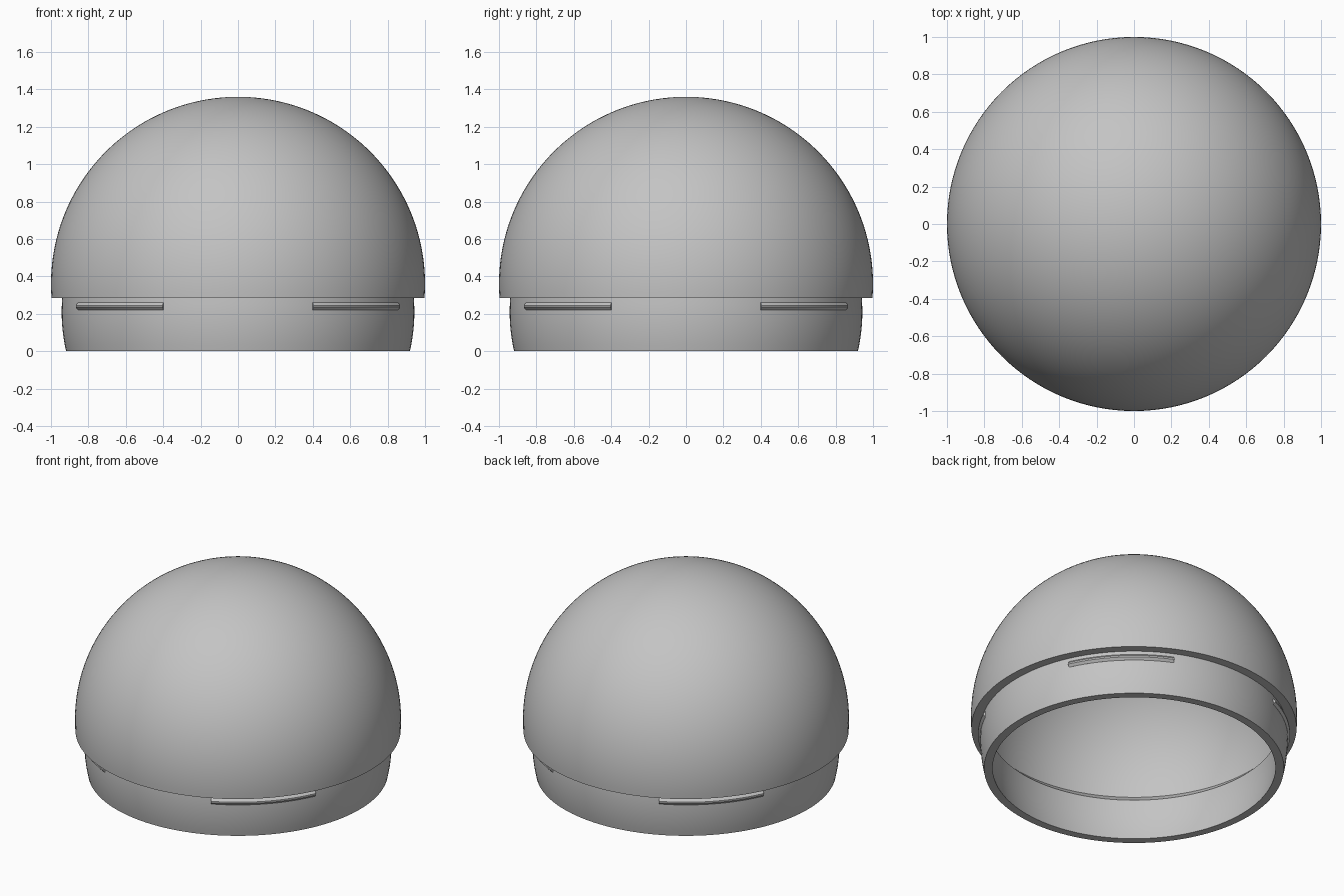
import bpy, bmesh, math

if "Cube" in bpy.data.objects:
    bpy.data.objects.remove(bpy.data.objects["Cube"])

grey = bpy.data.materials.new("plain grey")
grey.diffuse_color = (0.55, 0.55, 0.55, 1)
grey.use_nodes = True
grey.node_tree.nodes["Principled BSDF"].inputs["Base Color"].default_value = grey.diffuse_color
CZ = 0.36       # height of the dome's centre
STEP = 0.285    # height of the step between dome and collar


def finish(name, bm):
    bmesh.ops.remove_doubles(bm, verts=bm.verts, dist=1e-5)
    bmesh.ops.recalc_face_normals(bm, faces=bm.faces)
    mesh = bpy.data.meshes.new(name)
    bm.to_mesh(mesh)
    bm.free()
    mesh.materials.append(grey)
    ob = bpy.data.objects.new(name, mesh)
    bpy.context.collection.objects.link(ob)
    bpy.ops.object.select_all(action='DESELECT')
    ob.select_set(True)
    bpy.context.view_layer.objects.active = ob
    bpy.ops.object.shade_smooth_by_angle(angle=math.radians(25))
    return ob


def revolve(bm, profile, start, sweep, steps):
    """Turn an (r, z) profile about the z axis."""
    c, s = math.cos(start), math.sin(start)
    verts = [bm.verts.new((r * c, r * s, z)) for r, z in profile]
    edges = [bm.edges.new(p) for p in zip(verts, verts[1:])]
    bmesh.ops.spin(bm, geom=verts + edges, cent=(0, 0, 0), axis=(0, 0, 1),
                   angle=sweep, steps=steps)


def sphere_arc(radius, z0, n, centre=CZ):
    """Profile points from height z0 up to the pole."""
    a0 = math.asin((z0 - centre) / radius)
    pts = [(radius * math.cos(a), centre + radius * math.sin(a))
           for a in (a0 + (math.pi / 2 - a0) * i / n for i in range(n))]
    return pts + [(0, centre + radius)]


def collar_arc(radius):
    """Gently bulging collar wall, from the rim up to the step."""
    return [(math.sqrt(radius ** 2 - (z - 0.21) ** 2), z)
            for z in (STEP * i / 8 for i in range(9))]


# Hollow dome with its stepped-in collar, as one closed shell
outer, inner = collar_arc(0.943), collar_arc(0.892)
profile = (sphere_arc(1.0, STEP, 48)[::-1]      # outside of the dome
           + outer[::-1]                        # outside of the collar
           + inner                              # inside of the collar
           + sphere_arc(0.94, 0.335, 48))       # chamfer and inside of the dome
bm = bmesh.new()
revolve(bm, profile, 0, math.tau, 128)
finish("dome_shell", bm)

# Four locking ridges round the collar, on the diagonals
ridge = [(0.932, 0.22), (0.943, 0.22), (0.957, 0.235), (0.957, 0.245),
         (0.943, 0.26), (0.932, 0.26), (0.932, 0.22)]
for i, name in enumerate(("back_right", "back_left", "front_left", "front_right")):
    bm = bmesh.new()
    revolve(bm, ridge, math.radians(25 + 90 * i), math.radians(40), 20)
    bmesh.ops.remove_doubles(bm, verts=bm.verts, dist=1e-5)
    bmesh.ops.holes_fill(bm, edges=[e for e in bm.edges if e.is_boundary])
    finish("locking_ridge_" + name, bm)
